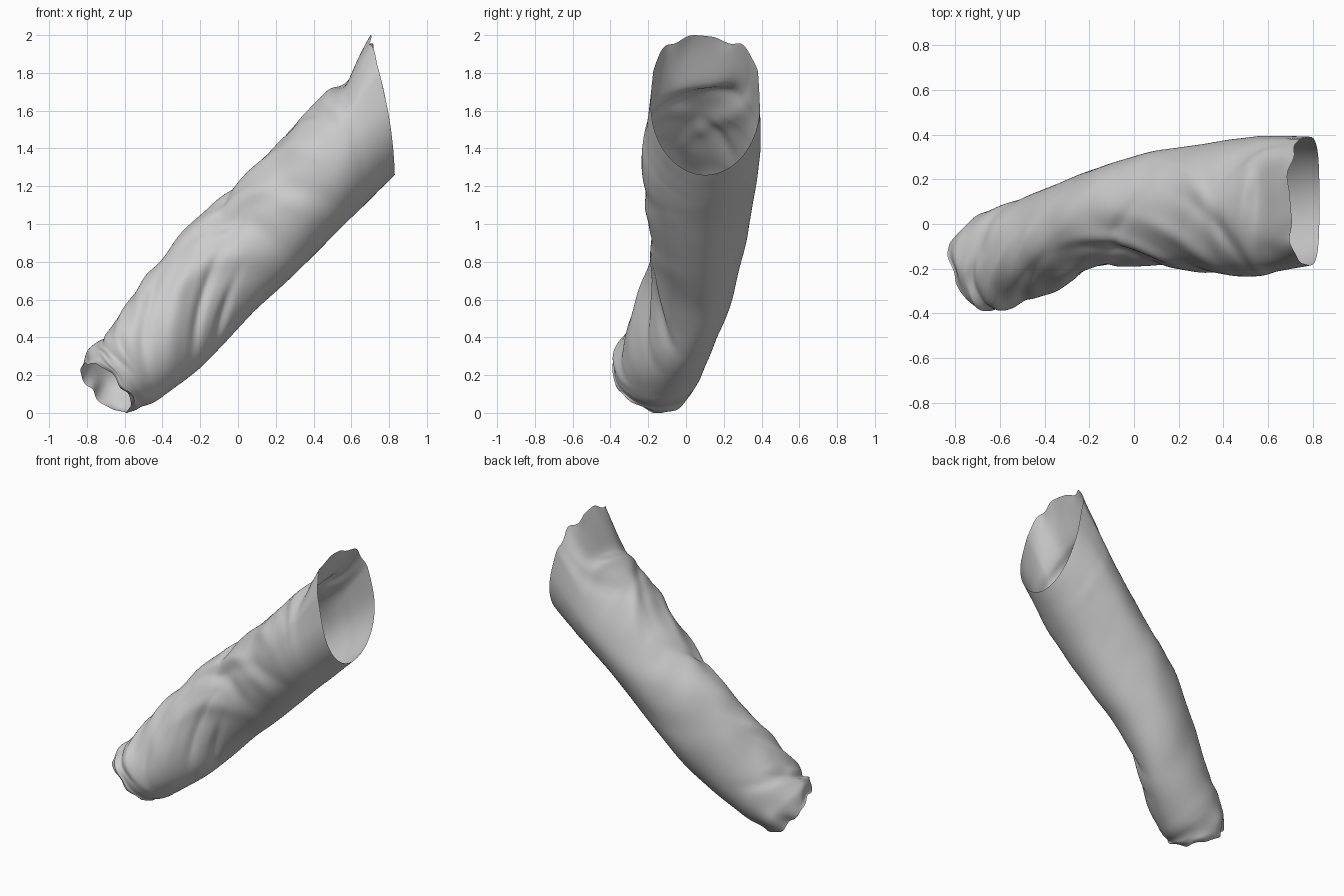
import bpy, bmesh, math
from mathutils import Vector, noise

if "Cube" in bpy.data.objects:
    bpy.data.objects.remove(bpy.data.objects["Cube"])

# Sections along the sleeve: bottom x,z / top x,z / y min, y max
SECTIONS = [
    (-.58, .015, -.82, .25, -.35, -.03),
    (-.50, .03, -.76, .37, -.385, .06),
    (-.38, .10, -.61, .54, -.35, .115),
    (-.20, .24, -.44, .77, -.265, .185),
    (-.05, .39, -.25, 1.00, -.19, .26),
    (.10, .55, -.05, 1.17, -.18, .31),
    (.28, .71, .12, 1.34, -.20, .335),
    (.45, .88, .30, 1.53, -.225, .365),
    (.62, 1.05, .46, 1.69, -.235, .39),
    (.72, 1.15, .56, 1.81, -.215, .395),
    (.83, 1.26, .69, 1.97, -.185, .39),
]
# Folds: position along, angle (0 front, 90 top, 180 back, 270 bottom),
# half length, direction (0 along sleeve, 90 around), half width, height
FOLDS = [
    (5.6, 40, .26, -35, .045, .024), (5.0, 30, .22, -40, .045, -.022),
    (6.6, 55, .24, -40, .045, .016), (6.2, 20, .30, -30, .045, -.015),
    (4.4, 10, .22, -25, .05, .016), (3.0, 5, .24, 50, .06, .018),
    (3.6, -10, .20, 45, .035, -.026), (2.2, 20, .22, 60, .04, -.018),
    (1.6, 40, .24, 75, .035, .020), (1.1, 60, .22, 85, .03, -.025),
    (2.6, 75, .20, 70, .04, .014), (.7, 15, .22, 80, .035, .014),
    (4.0, -40, .14, 50, .035, -.025), (4.9, 75, .16, 65, .035, -.018),
    (7.5, 70, .22, -50, .04, -.018), (7.0, 100, .22, -60, .04, .012),
    (5.5, 160, .40, 35, .08, .010), (4.6, 190, .35, 30, .08, -.010),
    (7.9, 130, .30, 30, .05, -.018), (1.5, 120, .20, 80, .04, -.015),
    # broad flattened areas and the puffed cuff corner
    (6.4, 228, .45, 0, .14, -.032), (8.9, 50, .14, 90, .14, -.045),
    (.3, 45, .12, 90, .10, .030), (1.0, -45, .12, 90, .15, -.012),
]
RINGS, SIDES = 180, 160


def section(s):
    """Smoothly interpolated section (Catmull-Rom)."""
    i = min(int(s), len(SECTIONS) - 2)
    t = s - i
    p = [SECTIONS[max(0, min(len(SECTIONS) - 1, i + k))] for k in (-1, 0, 1, 2)]
    return [.5 * (2 * b + (c - a) * t + (2 * a - 5 * b + 4 * c - d) * t * t
                  + (3 * b - a - 3 * c + d) * t ** 3) for a, b, c, d in zip(*p)]


def bump(x, width):
    return math.exp(-(x / width) ** 2)


def wrinkle(s, a):
    h = 0
    for fs, fa, length, turn, width, height in FOLDS:
        da = (a - math.radians(fa) + math.pi) % math.tau - math.pi
        along, around = (s - fs) * .2, da * .28
        c, k = math.cos(math.radians(turn)), math.sin(math.radians(turn))
        p, q = along * c + around * k, around * c - along * k
        bend = .8 if width < .09 else 0
        h += height * bump(p, length) * bump(q + bend * p * p, width)
    # small crumples over the top and at the cuff
    n = noise.noise(Vector((s * 1.5, math.cos(a) * 1.3, math.sin(a) * 1.3)))
    top = max(0, math.sin(a + .3))
    return h + n * (.003 + .012 * top * bump(s - 4, 4) + .03 * bump(s, 1.0))


def point(s, a):
    bx, bz, tx, tz, y0, y1 = section(s)
    mid = Vector(((bx + tx) / 2, (y0 + y1) / 2, (bz + tz) / 2))
    up = Vector(((tx - bx) / 2, 0, (tz - bz) / 2))
    axis = Vector((up.z, 0, -up.x)).normalized()
    half = (y1 - y0) / 2
    c, k = math.cos(a), math.sin(a)
    # the upper half becomes boxy toward the wide opening
    e = 1 - .42 * max(0, min(1, (s - 7.5) / 2.5)) * max(0, min(1, k * 3))
    c2, k2 = math.copysign(abs(c) ** e, c), math.copysign(abs(k) ** e, k)
    pos = mid + up * k2 + Vector((0, -half * c2, 0))
    out = (up.normalized() * k + Vector((0, -c, 0))).normalized()
    pos += out * wrinkle(s, a) * (1 - .6 * bump(s - 10, .5))
    # cuff cut slants toward the front, with a crumpled rim
    pos += axis * (.07 * c + .008 * math.sin(5 * a) + .005 * math.sin(9 * a + 1)
                   ) * bump(s, .9)
    # slanted hollow behind the flap of the wide opening
    if k > 0:
        dip = bump(s - 8.95 + .5 * c, .6) * bump(c + .05, .55)
        pos -= up.normalized() * .06 * dip * min(1, k * 2)
        ridge = bump(s - 8.1 + .4 * c, .3) * bump(c, .7)
        pos += up.normalized() * .012 * ridge * k
    # bowed, wavy rim
    end = bump(s - 10, .6)
    pos += axis * end * (.03 * max(0, 1 - k * k))
    if k > 0:
        pos += Vector((.3, 0, 1)) * end * min(1, k * 2) * (
            .012 * math.sin(c * 11 + 1) + .02 * bump(c - .1, .4))
        pos += axis * .008 * bump(s - 10, .25) * k * math.sin(c * 9)
    pos.z = max(pos.z, 0)
    return pos


# Sleeve: one open skin, cuff to wide opening
bm = bmesh.new()
rows = [[bm.verts.new(point(10 * r / RINGS, math.tau * i / SIDES))
         for i in range(SIDES)] for r in range(RINGS + 1)]
for lo, hi in zip(rows, rows[1:]):
    for i in range(SIDES):
        j = (i + 1) % SIDES
        bm.faces.new((lo[i], hi[i], hi[j], lo[j]))
bmesh.ops.recalc_face_normals(bm, faces=bm.faces)
for f in bm.faces:
    f.smooth = True
mesh = bpy.data.meshes.new("sleeve")
bm.to_mesh(mesh)
bm.free()
sleeve = bpy.data.objects.new("sleeve", mesh)
bpy.context.collection.objects.link(sleeve)
